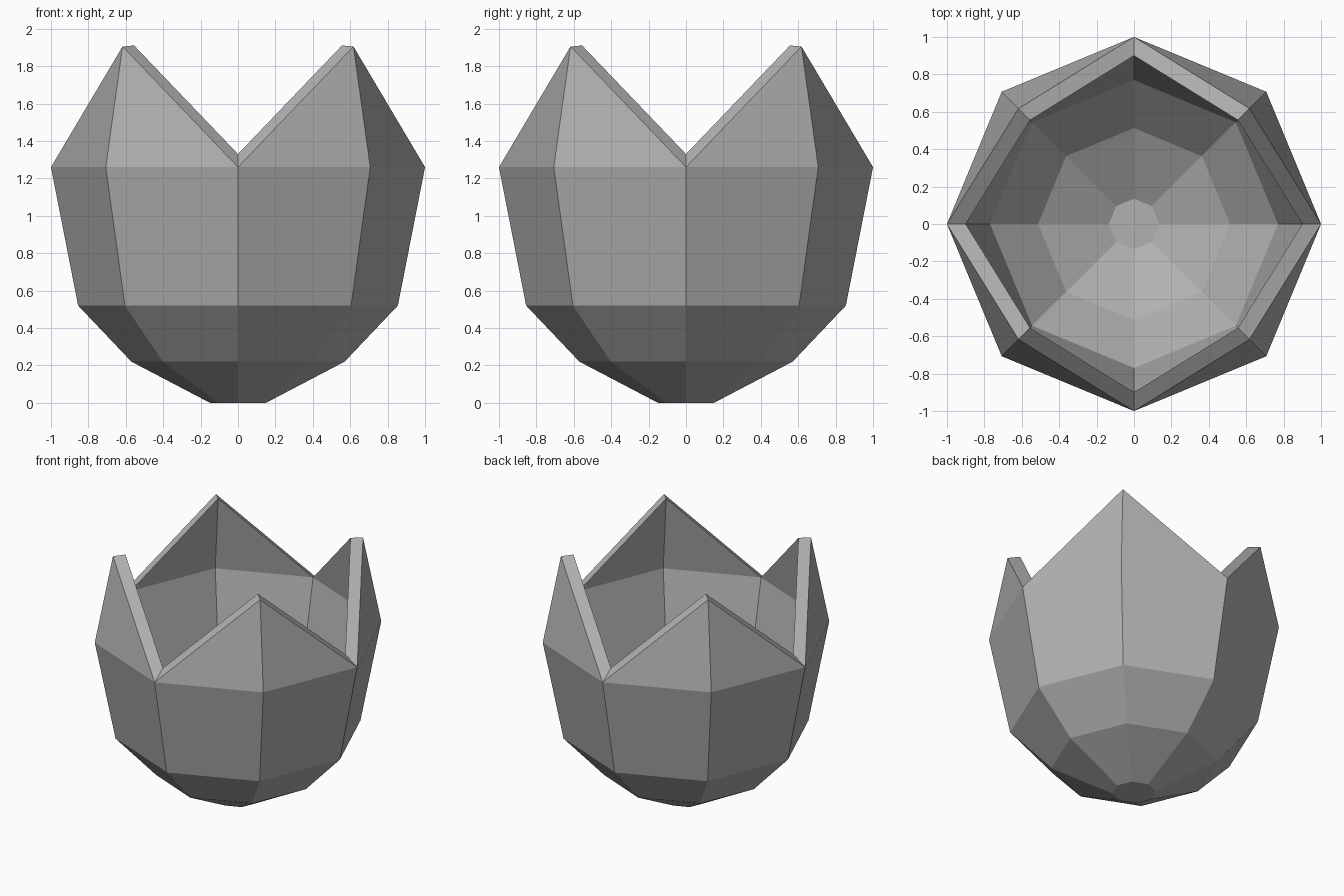
import bpy, bmesh
from math import sin, cos, pi

if "Cube" in bpy.data.objects:
    bpy.data.objects.remove(bpy.data.objects["Cube"])

SIDES = 8
RINGS = [(0.15, 0.0), (0.57, 0.22), (0.855, 0.52), (1.0, 1.26)]  # radius, height
TIP = (0.873, 1.905)

bm = bmesh.new()


def point(radius, z, i, scale, lift):
    a = 2 * pi * i / SIDES
    return bm.verts.new((radius * scale * cos(a), radius * scale * sin(a), z * scale + lift))


def shell(scale, lift, inside):
    """One skin of the cup: base, stacked rings and four pointed petals."""
    def face(*vs):
        bm.faces.new(vs[::-1] if inside else vs)

    rings = [[point(r, z, i, scale, lift) for i in range(SIDES)] for r, z in RINGS]
    face(*rings[0][::-1])
    for lo, hi in zip(rings, rings[1:]):
        for i in range(SIDES):
            j = (i + 1) % SIDES
            face(lo[i], lo[j], hi[j], hi[i])
    # petals rise over the diagonal corners, notches stay on the axes
    rim, top = [], rings[-1]
    for i in range(1, SIDES, 2):
        tip = point(*TIP, i, scale, lift)
        face(top[i - 1], top[i], tip)
        face(top[i], top[(i + 1) % SIDES], tip)
        rim += [top[i - 1], tip]
    return rim


# outer skin, smaller inner skin, and the zigzag rim joining them
outer = shell(1.0, 0.0, False)
inner = shell(0.9, 0.196, True)
for i in range(SIDES):
    j = (i + 1) % SIDES
    bm.faces.new((outer[i], outer[j], inner[j], inner[i]))

mesh = bpy.data.meshes.new("tulip_cup")
bm.to_mesh(mesh)
bm.free()

# darker grey
grey = bpy.data.materials.new("dark_grey")
grey.diffuse_color = (0.44, 0.44, 0.44, 1)
grey.use_nodes = True
grey.node_tree.nodes["Principled BSDF"].inputs["Base Color"].default_value = grey.diffuse_color
mesh.materials.append(grey)
bpy.context.collection.objects.link(bpy.data.objects.new("tulip_cup", mesh))
